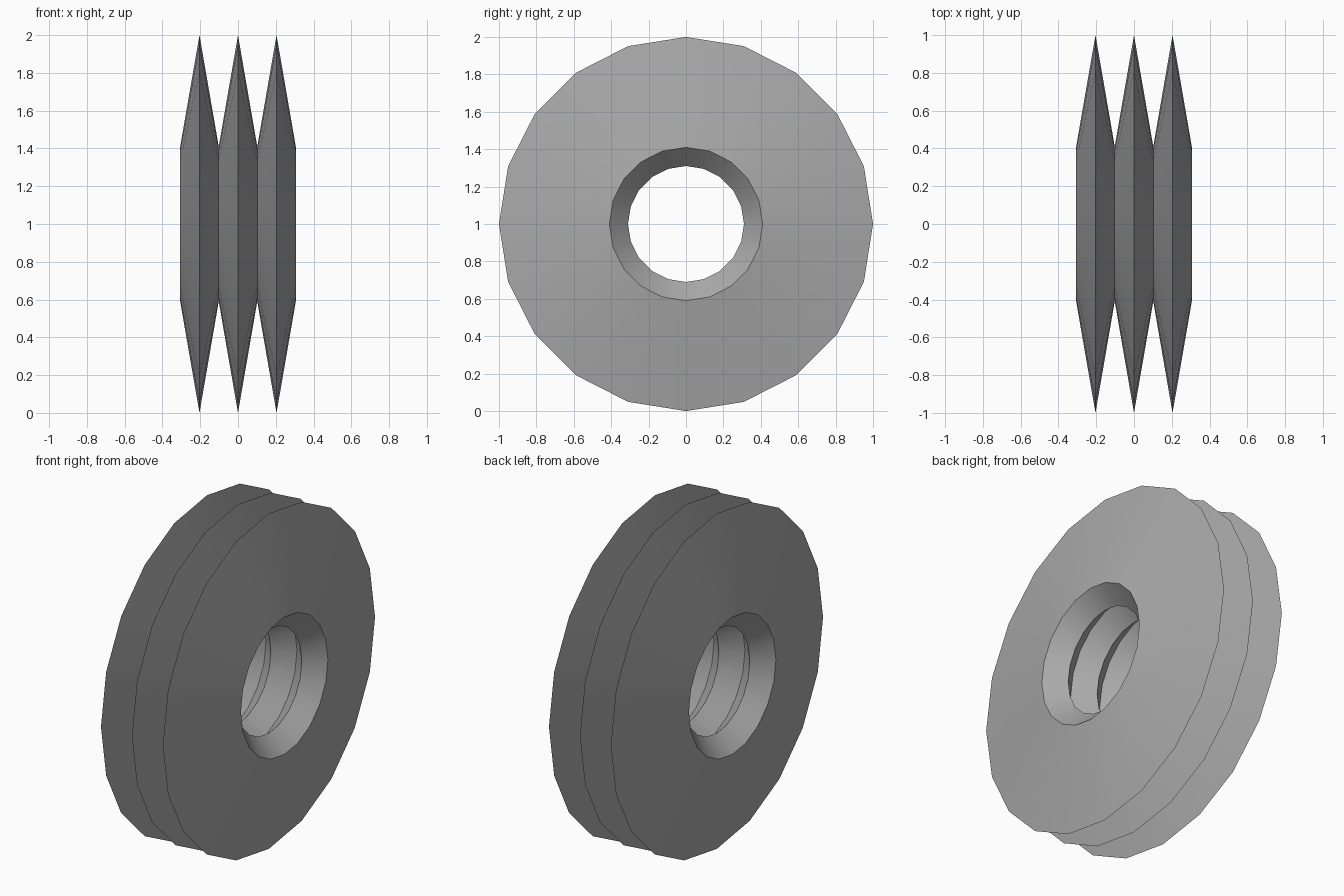
import bpy
import bmesh
import math

SIDES = 20
SPACING = 0.204
# Ring cross-section as (offset along the axis, radius)
PROFILE = [(0, 1.0), (0.102, 0.41), (0, 0.31), (-0.102, 0.41)]

cube = bpy.data.objects.get("Cube")
if cube:
    bpy.data.objects.remove(cube, do_unlink=True)

grey = bpy.data.materials.new("mid_grey")
grey.use_nodes = True
grey.diffuse_color = (0.4, 0.4, 0.4, 1)
grey.node_tree.nodes["Principled BSDF"].inputs["Base Color"].default_value = grey.diffuse_color


def make_ring(name, x):
    """Sweep the diamond profile around the x axis."""
    bm = bmesh.new()
    loops = []
    for i in range(SIDES):
        a = math.tau * i / SIDES
        loops.append([bm.verts.new((dx, r * math.cos(a), r * math.sin(a)))
                      for dx, r in PROFILE])
    n = len(PROFILE)
    for i in range(SIDES):
        here, after = loops[i], loops[(i + 1) % SIDES]
        for j in range(n):
            k = (j + 1) % n
            bm.faces.new((here[j], after[j], after[k], here[k]))
    bmesh.ops.recalc_face_normals(bm, faces=bm.faces)
    mesh = bpy.data.meshes.new(name)
    bm.to_mesh(mesh)
    bm.free()
    mesh.materials.append(grey)
    ring = bpy.data.objects.new(name, mesh)
    ring.location = (x, 0, 1)
    bpy.context.collection.objects.link(ring)
    return ring


# Three identical bevelled rings side by side
rings = [make_ring(name, side * SPACING) for name, side in
         (("right_ring", -1), ("middle_ring", 0), ("left_ring", 1))]

# Smooth around each cone, sharp at the rims
bpy.ops.object.select_all(action='DESELECT')
for ring in rings:
    ring.select_set(True)
bpy.context.view_layer.objects.active = rings[0]
bpy.ops.object.shade_smooth_by_angle(angle=math.radians(30))
